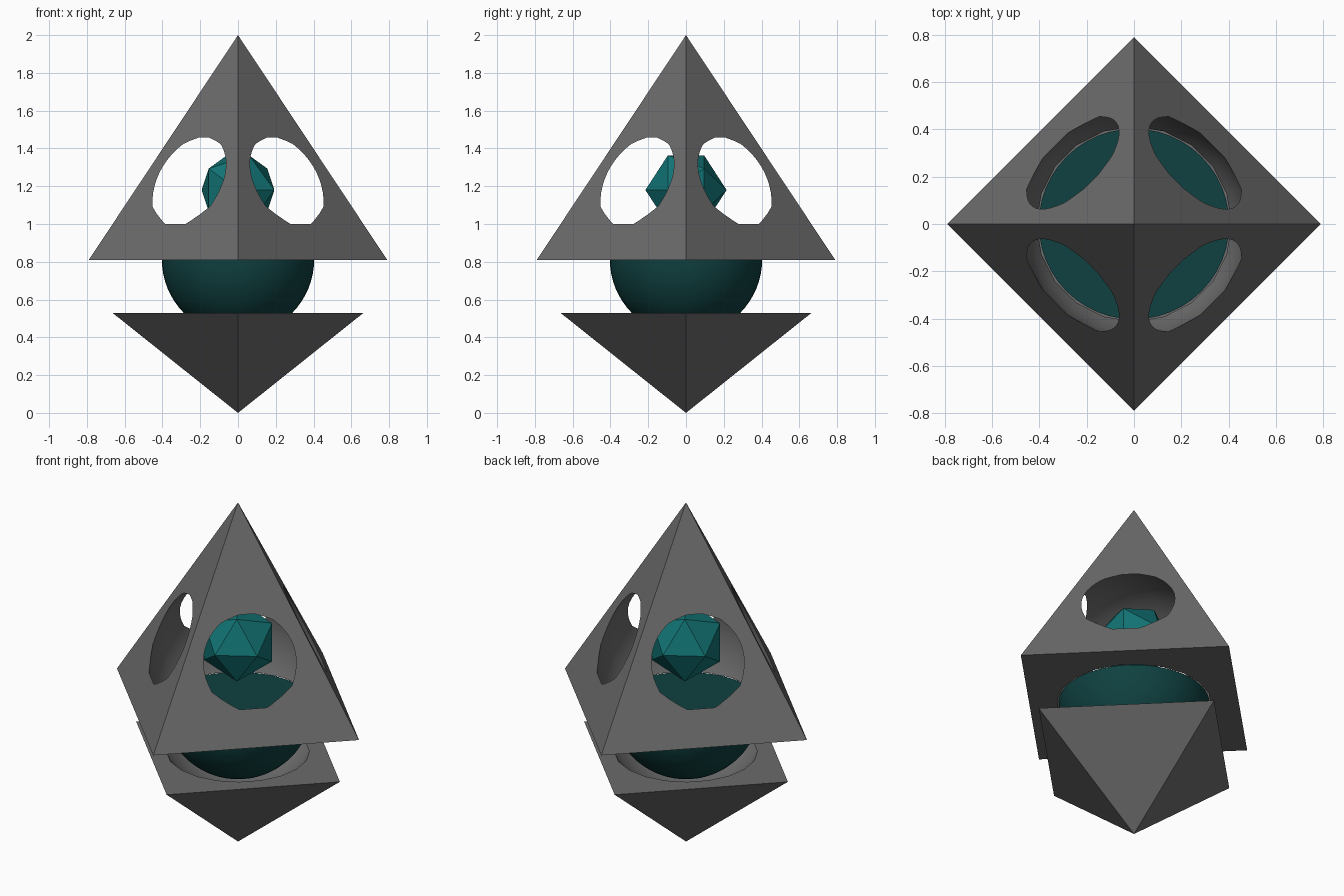
import bpy, bmesh, math
from mathutils import Matrix

cube = bpy.data.objects.get("Cube")
if cube:
    bpy.data.objects.remove(cube, do_unlink=True)


def material(name, color):
    mat = bpy.data.materials.new(name)
    mat.use_nodes = True
    mat.diffuse_color = (*color, 1)
    mat.node_tree.nodes["Principled BSDF"].inputs["Base Color"].default_value = (*color, 1)
    return mat


STONE = material("grey stone", (0.147, 0.147, 0.147))
DEEP = material("deep teal", (0.005, 0.052, 0.052))
BRIGHT = material("bright teal", (0.006, 0.17, 0.175))


def finish(bm, name, mat=None):
    bmesh.ops.recalc_face_normals(bm, faces=bm.faces)
    mesh = bpy.data.meshes.new(name)
    bm.to_mesh(mesh)
    bm.free()
    obj = bpy.data.objects.new(name, mesh)
    bpy.context.collection.objects.link(obj)
    if mat:
        mesh.materials.append(mat)
    return obj


def activate(obj):
    bpy.ops.object.select_all(action='DESELECT')
    obj.select_set(True)
    bpy.context.view_layer.objects.active = obj


def smooth(obj):
    activate(obj)
    bpy.ops.object.shade_smooth_by_angle(angle=math.radians(30))


def pyramid(name, half_diagonal, base_z, apex_z):
    """Four-sided pyramid with corners on the x and y axes."""
    bm = bmesh.new()
    base = [bm.verts.new((half_diagonal * x, half_diagonal * y, base_z))
            for x, y in ((1, 0), (0, 1), (-1, 0), (0, -1))]
    apex = bm.verts.new((0, 0, apex_z))
    bm.faces.new(base)
    for i in range(4):
        bm.faces.new((base[i], base[(i + 1) % 4], apex))
    return finish(bm, name, STONE)


def carve(obj, z, radius):
    """Hollow a round chamber out of a pyramid."""
    bm = bmesh.new()
    bmesh.ops.create_uvsphere(bm, u_segments=20, v_segments=40, radius=radius,
                              matrix=Matrix.Translation((0, 0, z)))
    cutter = finish(bm, "chamber_cutter")
    cutter.hide_render = True
    mod = obj.modifiers.new("chamber", 'BOOLEAN')
    mod.operation = 'DIFFERENCE'
    mod.solver = 'EXACT'
    mod.object = cutter
    activate(obj)
    bpy.ops.object.modifier_apply(modifier=mod.name)
    bpy.data.objects.remove(cutter, do_unlink=True)
    smooth(obj)


# Upper pyramid: the chamber breaks through all four faces and the base
carve(pyramid("upper_pyramid", 0.79, 0.81, 2.0), 1.054, 0.479)

# Lower inverted pyramid with a shallow bowl in its top
carve(pyramid("lower_pyramid", 0.665, 0.53, 0.0), 0.82, 0.48)

# Hemisphere with a flat top, floating between the pyramids
bm = bmesh.new()
bmesh.ops.create_uvsphere(bm, u_segments=48, v_segments=32, radius=0.403)
cut = bmesh.ops.bisect_plane(bm, geom=bm.verts[:] + bm.edges[:] + bm.faces[:],
                             plane_co=(0, 0, 0), plane_no=(0, 0, 1), clear_outer=True)
bmesh.ops.holes_fill(bm, edges=[e for e in bm.edges if e.is_boundary])
bmesh.ops.translate(bm, verts=bm.verts, vec=(0, 0, 0.812))
smooth(finish(bm, "hemisphere", DEEP))

# Faceted crystal inside the chamber, its poles facing front and back
bm = bmesh.new()
bmesh.ops.create_icosphere(bm, subdivisions=1, radius=0.215,
                           matrix=Matrix.Translation((0, 0, 1.18))
                           @ Matrix.Rotation(math.radians(90), 4, 'X'))
finish(bm, "crystal", BRIGHT)
